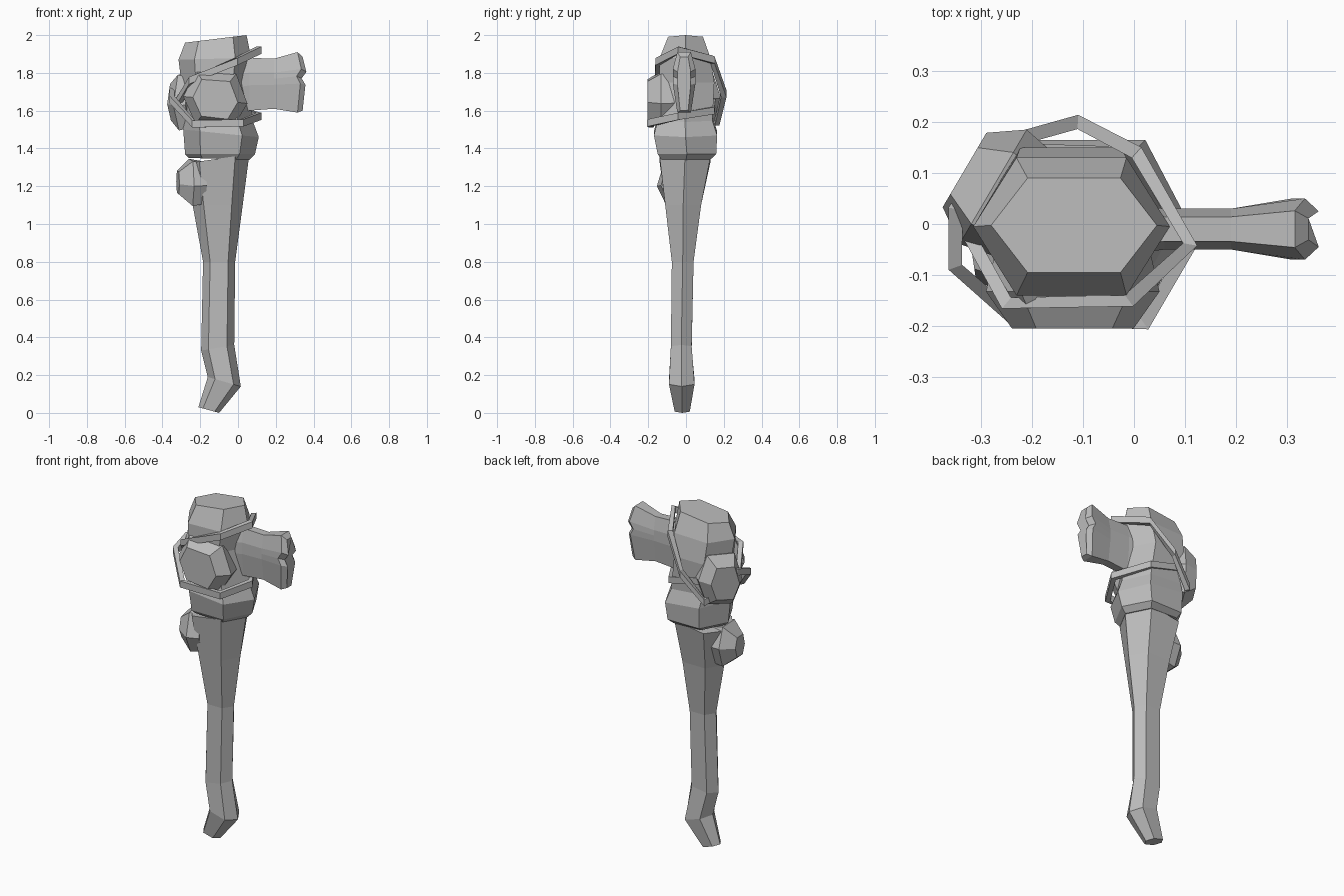
import bpy, bmesh
from mathutils import Vector

cube = bpy.data.objects.get("Cube")
if cube:
    bpy.data.objects.remove(cube, do_unlink=True)

GREY = (0.5, 0.5, 0.5, 1)
stone = bpy.data.materials.new("plain grey")
stone.use_nodes = True
stone.diffuse_color = GREY
stone.node_tree.nodes["Principled BSDF"].inputs["Base Color"].default_value = GREY


def loft(name, rings, closed=False):
    """Skin a list of equal-length point rings; cap the ends unless closed."""
    bm = bmesh.new()
    loops = [[bm.verts.new(p) for p in ring] for ring in rings]
    n = len(loops[0])
    pairs = list(zip(loops, loops[1:]))
    if closed:
        pairs.append((loops[-1], loops[0]))
    else:
        bm.faces.new(loops[0])
        bm.faces.new(loops[-1])
    for a, b in pairs:
        for i in range(n):
            j = (i + 1) % n
            bm.faces.new((a[i], a[j], b[j], b[i]))
    bmesh.ops.recalc_face_normals(bm, faces=bm.faces)
    mesh = bpy.data.meshes.new(name)
    bm.to_mesh(mesh)
    bm.free()
    mesh.materials.append(stone)
    obj = bpy.data.objects.new(name, mesh)
    bpy.context.collection.objects.link(obj)
    return obj


def hexagon(xl, zl, xr, zr, y0, y1, inset=0.22):
    """Six-sided section with points to the left and right, tilted from zl to zr."""
    mid = (y0 + y1) / 2
    outline = [(0, mid), (inset, y0), (1 - inset, y0),
               (1, mid), (1 - inset, y1), (inset, y1)]
    return [(xl + t * (xr - xl), y, zl + t * (zr - zl)) for t, y in outline]


# Handle with its bent foot
loft("handle", [hexagon(*s) for s in [
    (-0.21, 0.03, -0.10, 0.00, -0.06, 0.02),
    (-0.16, 0.19, 0.015, 0.14, -0.09, 0.045),
    (-0.195, 0.33, -0.02, 0.36, -0.08, 0.03),
    (-0.185, 0.80, -0.015, 0.80, -0.075, 0.04),
    (-0.24, 1.10, 0.025, 1.10, -0.11, 0.08),
    (-0.28, 1.32, 0.06, 1.37, -0.14, 0.13)]])

# Thick head above the handle
loft("head", [hexagon(*s) for s in [
    (-0.26, 1.35, 0.06, 1.34, -0.13, 0.13),
    (-0.28, 1.37, 0.09, 1.37, -0.15, 0.16),
    (-0.29, 1.50, 0.11, 1.46, -0.17, 0.165),
    (-0.29, 1.57, 0.08, 1.54, -0.15, 0.14),
    (-0.30, 1.75, 0.05, 1.75, -0.14, 0.15),
    (-0.315, 1.87, 0.07, 1.88, -0.14, 0.13),
    (-0.28, 1.96, 0.045, 2.00, -0.095, 0.09)]])


def rock(name, base, axis, width, height, depth, taper):
    """Faceted stone growing from base along a horizontal axis."""
    axis = Vector(axis).normalized()
    side = Vector((-axis.y, axis.x, 0))
    outline = [(-1, 0.1), (-0.62, -0.85), (0.55, -1), (1, -0.15), (0.65, 0.9), (-0.6, 1)]
    rings = []
    for d, s in ((0, 0.9), (0.5, 1), (1, taper)):
        rings.append([Vector(base) + axis * d * depth + side * u * s * width
                      + Vector((0, 0, v * s * height)) for u, v in outline])
    return loft(name, rings)


rock("front_stone", (-0.12, -0.06, 1.66), (0, -1, 0), 0.17, 0.15, 0.145, 0.7)
rock("side_stone", (-0.22, 0.04, 1.65), (-0.85, 0.5, 0), 0.13, 0.155, 0.13, 0.65)
rock("handle_knot", (-0.18, -0.03, 1.22), (-1, -0.15, 0), 0.115, 0.125, 0.14, 0.5)

# Blade: sections along x with a notch in the cutting edge
LEVELS = (1, 0.72, 0.6, 0.48, 0)


def blade_section(x, top, bottom, half, shift=(0, 0, 0, 0, 0)):
    front, back = [], []
    for t, dx in zip(LEVELS, shift):
        w = half * (0.6 if t in (0, 1) else 1)
        z = bottom + t * (top - bottom)
        front.append((x + dx, -0.01 - w, z))
        back.append((x + dx, -0.01 + w, z))
    return front + back[::-1]


NOTCH = (-0.02, 0, -0.025, -0.005, -0.02)
loft("blade", [
    blade_section(-0.02, 1.87, 1.58, 0.05),
    blade_section(0.06, 1.88, 1.60, 0.04),
    blade_section(0.19, 1.875, 1.61, 0.04),
    blade_section(0.335, 1.91, 1.59, 0.06, NOTCH),
    blade_section(0.362, 1.885, 1.60, 0.035, NOTCH)])


def binding(name, path):
    """Square cord following a closed path around the head."""
    centre = Vector((-0.12, 0, 0))
    rings = []
    for p in map(Vector, path):
        out = (p - centre)
        out.z = 0
        out = out.normalized() * 0.014
        up = Vector((0, 0, 0.019))
        rings.append([p - out - up, p + out - up, p + out + up, p - out + up])
    loft(name, rings, closed=True)


binding("upper_binding", [
    (0.11, -0.04, 1.92), (-0.01, -0.15, 1.86), (-0.25, -0.155, 1.76),
    (-0.33, -0.01, 1.62), (-0.235, 0.165, 1.54), (-0.11, 0.2, 1.69), (0.005, 0.14, 1.87)])
binding("lower_binding", [
    (0.11, -0.04, 1.57), (0.02, -0.195, 1.535), (-0.235, -0.185, 1.53),
    (-0.35, -0.085, 1.66), (-0.35, 0.03, 1.70), (-0.27, 0.15, 1.67), (0.0, 0.14, 1.60)])
